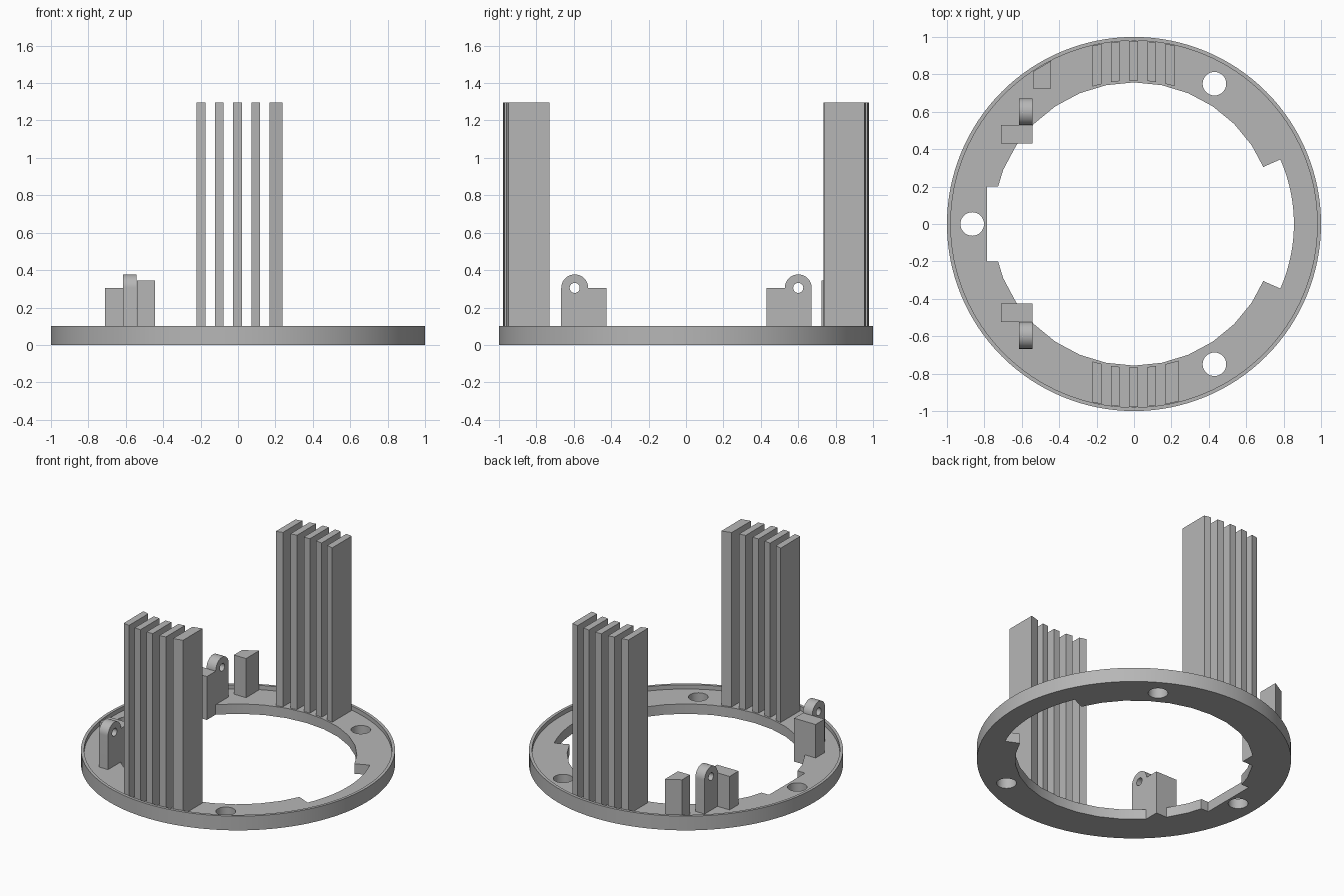
import bpy, bmesh
from math import sin, cos, pi, sqrt, radians
from mathutils import Matrix

old = bpy.data.objects.get("Cube")
if old:
    bpy.data.objects.remove(old, do_unlink=True)

FLOOR, RIM, FIN_TOP = 0.07, 0.1, 1.295
FIN_IN, FIN_OUT = 0.768, 0.978

grey = bpy.data.materials.new("plain grey")
grey.use_nodes = True
colour = (0.47, 0.47, 0.47, 1)
grey.diffuse_color = colour
grey.node_tree.nodes["Principled BSDF"].inputs["Base Color"].default_value = colour


def arc(r, a0, a1, n, cx=0, cy=0):
    """Points on an arc, angles in degrees, both ends included."""
    angles = [radians(a0 + (a1 - a0) * i / n) for i in range(n + 1)]
    return [(cx + r * cos(a), cy + r * sin(a)) for a in angles]


def circle(r, n, cx=0, cy=0):
    return arc(r, 0, 360, n, cx, cy)[:-1]


def rect(x0, x1, y0, y1):
    return [(x0, y0), (x1, y0), (x1, y1), (x0, y1)]


def prism(name, outline, lo, hi, along_x=False):
    """Extrude an outline from lo to hi along z, or a (y, z) outline along x."""
    bm = bmesh.new()
    face = bm.faces.new([bm.verts.new((u, v, lo)) for u, v in outline])
    top = bmesh.ops.extrude_face_region(bm, geom=[face])["geom"]
    bmesh.ops.translate(bm, vec=(0, 0, hi - lo),
                        verts=[g for g in top if isinstance(g, bmesh.types.BMVert)])
    if along_x:
        turn = Matrix(((0, 0, 1), (1, 0, 0), (0, 1, 0))).to_4x4()
        bmesh.ops.transform(bm, matrix=turn, verts=bm.verts)
    bmesh.ops.recalc_face_normals(bm, faces=bm.faces)
    mesh = bpy.data.meshes.new(name)
    bm.to_mesh(mesh)
    bm.free()
    mesh.materials.append(grey)
    ob = bpy.data.objects.new(name, mesh)
    bpy.context.collection.objects.link(ob)
    return ob


def activate(ob):
    bpy.ops.object.select_all(action="DESELECT")
    ob.select_set(True)
    bpy.context.view_layer.objects.active = ob


def cut(ob, cutter):
    cutter.hide_render = True
    mod = ob.modifiers.new("cut", "BOOLEAN")
    mod.operation, mod.solver, mod.object = "DIFFERENCE", "EXACT", cutter
    activate(ob)
    bpy.ops.object.modifier_apply(modifier=mod.name)
    bpy.data.objects.remove(cutter, do_unlink=True)


def smooth(ob):
    activate(ob)
    bpy.ops.object.shade_smooth_by_angle(angle=radians(30))


# Base ring: shallow lip, central opening, wide notch, flat notch, screw holes
base = prism("base_ring", circle(1, 128), 0, RIM)
cut(base, prism("lip_cutter", circle(0.98, 128), FLOOR, 0.3))
cut(base, prism("opening_cutter", circle(0.757, 32), -0.1, 0.3))
cut(base, prism("wide_notch_cutter", [(0, 0)] + arc(0.855, -23.8, 23.8, 24), -0.1, 0.3))
cut(base, prism("flat_notch_cutter", rect(-0.785, -0.3, -0.2, 0.2), -0.1, 0.3))
for x, y in [(0.43, 0.75), (0.43, -0.75), (-0.865, 0)]:
    cut(base, prism("hole_cutter", circle(0.063, 32, x, y), -0.1, 0.3))
smooth(base)

# Tall fins, with ends that follow the ring
for side, label in [(-1, "front"), (1, "back")]:
    for i in range(5):
        x0 = -0.221 + 0.0975 * i
        x1 = x0 + 0.047
        if side < 0 and i == 4:
            x1 = 0.237
        outline = [(x, side * sqrt(r * r - x * x))
                   for x, r in [(x0, FIN_IN), (x1, FIN_IN), (x1, FIN_OUT), (x0, FIN_OUT)]]
        prism(f"{label}_fin_{i + 1}", outline, FLOOR, FIN_TOP)

# Hinge brackets: a block with a round-topped, drilled lug beside it
for side, label, shift in [(-1, "front", -0.005), (1, "back", 0)]:
    mid = side * (0.6 + shift)
    y0, y1 = sorted((mid - side * 0.17, mid - side * 0.07))
    prism(f"{label}_bracket_block", rect(-0.71, -0.543, y0, y1), 0, 0.305)
    outline = [(mid - 0.072, 0.0), (mid + 0.072, 0.0)] + arc(0.072, 0, 180, 24, mid, 0.305)
    lug = prism(f"{label}_bracket_lug", outline, -0.615, -0.543, along_x=True)
    cut(lug, prism("pin_cutter", circle(0.027, 24, mid, 0.305), -0.8, -0.4, along_x=True))
    smooth(lug)

# Stop block with an outer face that follows the lip
xa, xb = -0.54, -0.445
prism("stop_block", [(xa, 0.725), (xb, 0.725),
                     (xb, sqrt(FIN_OUT ** 2 - xb ** 2)),
                     (xa, sqrt(FIN_OUT ** 2 - xa ** 2))], FLOOR, 0.345)
